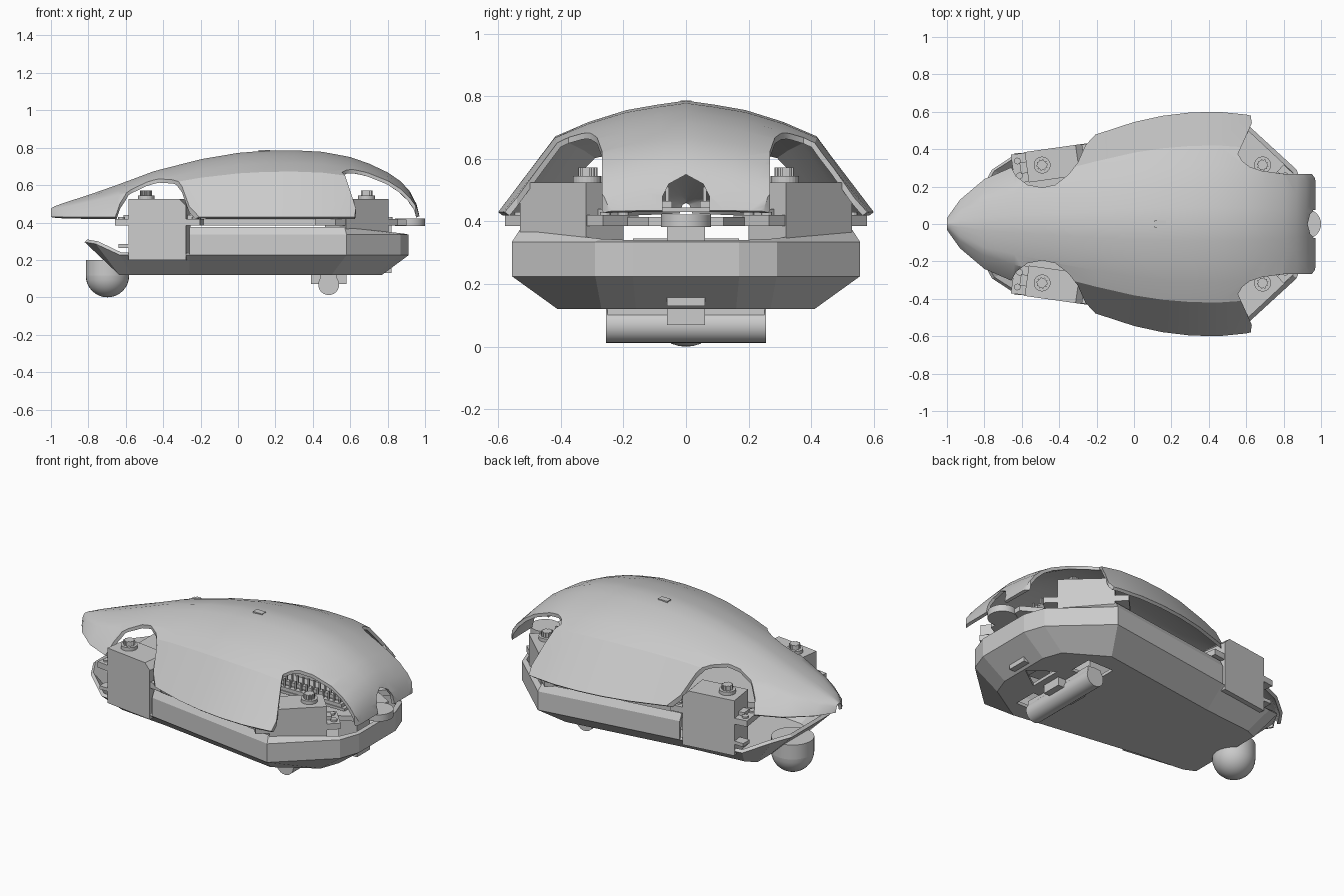
import bpy, bmesh, math
from mathutils import Matrix, Vector

if "Cube" in bpy.data.objects:
    bpy.data.objects.remove(bpy.data.objects["Cube"])

grey = bpy.data.materials.new("light_grey")
grey.use_nodes = True
grey.diffuse_color = (0.6, 0.6, 0.6, 1)
grey.node_tree.nodes["Principled BSDF"].inputs["Base Color"].default_value = (0.6, 0.6, 0.6, 1)


def finish(name, bm, smooth=False):
    bmesh.ops.recalc_face_normals(bm, faces=bm.faces)
    mesh = bpy.data.meshes.new(name)
    bm.to_mesh(mesh)
    bm.free()
    mesh.materials.append(grey)
    ob = bpy.data.objects.new(name, mesh)
    bpy.context.scene.collection.objects.link(ob)
    if smooth:
        shade(ob)
    return ob


def shade(ob, angle=28):
    bpy.ops.object.select_all(action='DESELECT')
    ob.select_set(True)
    bpy.context.view_layer.objects.active = ob
    bpy.ops.object.shade_smooth_by_angle(angle=math.radians(angle))


def add_box(bm, x0, x1, y0, y1, z0, z1):
    m = Matrix.Translation(((x0 + x1) / 2, (y0 + y1) / 2, (z0 + z1) / 2))
    m = m @ Matrix.Diagonal((x1 - x0, y1 - y0, z1 - z0, 1))
    return bmesh.ops.create_cube(bm, size=1, matrix=m)["verts"]


def add_tube(bm, loc, r, h, axis='Z', n=24):
    m = Matrix.Translation(loc)
    if axis == 'Y':
        m = m @ Matrix.Rotation(math.pi / 2, 4, 'X')
    bmesh.ops.create_cone(bm, cap_ends=True, segments=n, radius1=r, radius2=r, depth=h, matrix=m)


def add_prism(bm, pts, shift):
    face = bm.faces.new([bm.verts.new(p) for p in pts])
    ext = bmesh.ops.extrude_face_region(bm, geom=[face])["geom"]
    bmesh.ops.translate(bm, vec=shift, verts=[v for v in ext if isinstance(v, bmesh.types.BMVert)])


def box(name, *dims):
    bm = bmesh.new()
    add_box(bm, *dims)
    return finish(name, bm)


def solidify(ob, t):
    mod = ob.modifiers.new("thickness", 'SOLIDIFY')
    mod.thickness, mod.offset, mod.use_even_offset = t, -1, False


def cut(ob, cutters):
    for c in cutters:
        mod = ob.modifiers.new("cut", 'BOOLEAN')
        mod.operation, mod.solver, mod.object = 'DIFFERENCE', 'EXACT', c
    bake(ob)
    for c in cutters:
        bpy.data.objects.remove(c)


def bake(ob):
    bpy.context.view_layer.update()
    mesh = bpy.data.meshes.new_from_object(ob.evaluated_get(bpy.context.evaluated_depsgraph_get()))
    ob.modifiers.clear()
    ob.data = mesh


# Domed shell: stations of x, crest height, half width
stations = [(-1, .475, .03), (-.98, .487, .06), (-.93, .505, .13), (-.8, .547, .24), (-.64, .603, .31),
            (-.45, .674, .39), (-.2, .738, .48), (0, .772, .545), (.15, .784, .578), (.3, .786, .596),
            (.45, .778, .6), (.6, .75, .585), (.7, .715, .56), (.8, .668, .52), (.87, .62, .48),
            (.92, .565, .44), (.955, .5, .41), (.97, .435, .39)]
section = [(1, 0), (.7, .68), (.52, .81), (.32, .915), (.15, .965), (0, 1)]
section += [(-a, b) for a, b in reversed(section[:-1])]
bm = bmesh.new()
rows = [[bm.verts.new((x, w * a, .43 + (c - .43) * b)) for a, b in section] for x, c, w in stations]
for r, s in zip(rows, rows[1:]):
    for i in range(len(section) - 1):
        bm.faces.new((r[i], r[i + 1], s[i + 1], s[i]))
shell = finish("shell", bm)
solidify(shell, .018)
if shell.data.polygons[len(shell.data.polygons) // 2].normal.z < 0:
    shell.data.flip_normals()

# Arches over the four drive units and the tail window
front_arch = [(-.68, .7), (-.66, .31), (-.63, .255), (-.57, .21), (-.49, .195), (-.42, .21), (-.35, .265),
              (-.3, .33), (-.26, .42), (-.2, .485), (-.18, .7)]
rear_arch = [(.615, .7), (.625, .57), (.63, .54), (.59, .45), (.556, .375), (.58, .335), (.62, .305),
             (.68, .285), (.8, .268), (.95, .268), (.965, .25), (.98, .2), (1.1, .2), (1.1, .7)]
cutters = []
for s in (1, -1):
    for arch in (front_arch, rear_arch):
        bm = bmesh.new()
        add_prism(bm, [(x, s * y, .2) for x, y in arch], (0, 0, 1))
        cutters.append(finish("arch_cutter", bm))
bm = bmesh.new()
window = [(-.078, .3), (.078, .3), (.075, .48), (.055, .52), (0, .55), (-.055, .52), (-.075, .48)]
add_prism(bm, [(.85, y, z) for y, z in window], (.3, 0, 0))
cutters.append(finish("window_cutter", bm))
cut(shell, cutters)
shade(shell)

# Raised spine tab on the crest
box("spine_tab", .11, .17, -.018, .018, .765, .787)

# Faceted tray: bottom and flared rim all round, upright wall from the middle back
rim = [(-.82, .18, .295), (-.76, .29, .285), (-.63, .375, .225), (-.26, .43, .225),
       (.58, .556, .225), (.87, .29, .225), (.912, .17, .225)]
floor = [(-.635, .13), (-.635, .24), (-.57, .27), (-.26, .3), (.5, .41), (.73, .27), (.77, .16)]
lip = [None] * 3 + [(-.26, .41, .375), (.57, .53, .375), (.85, .275, .345), (.89, .165, .34)]


def ring(bm, half):
    left = [bm.verts.new(p) if p else None for p in half]
    right = [bm.verts.new((p[0], -p[1], p[2])) if p else None for p in half]
    return left + right[::-1]


bm = bmesh.new()
low = ring(bm, [(x, y, .12) for x, y in floor])
mid = ring(bm, rim)
wall = ring(bm, [(x, y, .335) if x > -.3 else None for x, y, z in rim])
top = ring(bm, lip)
n = len(low)
for a, b in ((low, mid), (mid, wall), (wall, top)):
    for i in range(n):
        quad = (a[i], a[(i + 1) % n], b[(i + 1) % n], b[i])
        if all(quad):
            bm.faces.new(quad)
bm.faces.new(low[::-1])
tray = finish("tray", bm)
low_face = min(tray.data.polygons, key=lambda p: p.center.z)
if low_face.normal.z > 0:
    tray.data.flip_normals()
solidify(tray, .02)
slots = []
for s in (1, -1):
    slots.append(box("slot_cutter", .4, .57, min(s * .16, s * .3), max(s * .16, s * .3), .05, .2))
bm = bmesh.new()
add_prism(bm, [(.62, -.1, .05), (.62, .1, .05), (.76, 0, .05)], (0, 0, .13))
slots.append(finish("slot_cutter", bm))
cut(tray, slots)

# Caster ball with a straight collar
bm = bmesh.new()
bmesh.ops.create_uvsphere(bm, u_segments=32, v_segments=16, radius=.116,
                          matrix=Matrix.Translation((-.698, 0, .116)))
bmesh.ops.delete(bm, geom=[v for v in bm.verts if v.co.z > .12], context='VERTS')
add_tube(bm, (-.698, 0, .158), .116, .085, n=32)
finish("caster", bm, True)

# Rear roller and its mounts
bm = bmesh.new()
add_tube(bm, (.485, 0, .068), .056, .51, 'Y')
finish("roller", bm, True)
box("roller_mount", .39, .58, -.06, .06, .07, .14)
box("roller_cradle", .44, .53, -.25, .25, .07, .125)


# Drive units: chamfered body, ears, raised top, toothed hub
def drive_unit(name, loc, angle, mirror, base):
    bm = bmesh.new()
    profile = [(-.155, base), (.155, base), (.155, .49), (.12, .525), (-.155, .525)]
    add_prism(bm, [(x, -.082, z) for x, z in profile], (0, .164, 0))
    add_box(bm, -.23, .23, -.078, .078, .385, .42)
    add_box(bm, -.19, .19, -.03, .03, .42, .44)
    add_tube(bm, (-.072, 0, .535), .045, .02)
    add_tube(bm, (-.072, 0, .55), .026, .044, n=14)
    for i in range(10):
        a = i * math.tau / 10
        add_tube(bm, (-.072 + .026 * math.cos(a), .026 * math.sin(a), .555), .006, .034, n=4)
    for x in (-.2, .2):
        for y in (-.04, .04):
            add_tube(bm, (x, y, .424), .018, .012, n=12)
    m = Matrix.Translation((loc[0], loc[1], 0)) @ Matrix.Rotation(angle, 4, 'Z')
    if mirror < 0:
        m = Matrix.Diagonal((1, -1, 1, 1)) @ m
    bmesh.ops.transform(bm, matrix=m, verts=bm.verts)
    finish(name, bm)


for s, side in ((1, "left"), (-1, "right")):
    drive_unit("front_drive_" + side, (-.42, .325), math.radians(8), s, .2)
    drive_unit("rear_drive_" + side, (.635, .365), math.radians(137), s, .24)
    # Cable stub beside the front unit
    y = s * .35
    box("cable_stub_" + side, -.64, -.56, y - .03, y + .03, .265, .285)

# Inner deck with tail disc, post and board
bm = bmesh.new()
deck = [(-.62, .12), (-.2, .3), (.5, .4), (.62, .28), (.9, .12)]
add_prism(bm, [(x, y, .385) for x, y in deck] + [(x, -y, .385) for x, y in deck[::-1]], (0, 0, .03))
finish("deck", bm)
bm = bmesh.new()
add_tube(bm, (.92, 0, .402), .08, .04, n=32)
finish("tail_disc", bm, True)
box("deck_post", .7, .82, -.06, .06, .13, .39)
box("battery", -.2, .45, -.17, .17, .14, .345)
box("circuit_board", .3, .8, -.15, .15, .43, .445)

# Pin rows on the board
bm = bmesh.new()
for row in (-.13, -.06, .06, .13):
    add_box(bm, .34, .78, row - .015, row + .015, .445, .465)
    for i in range(12):
        x = .36 + i * .036
        add_box(bm, x - .005, x + .005, row - .005, row + .005, .465, .51)
finish("pin_rows", bm)
